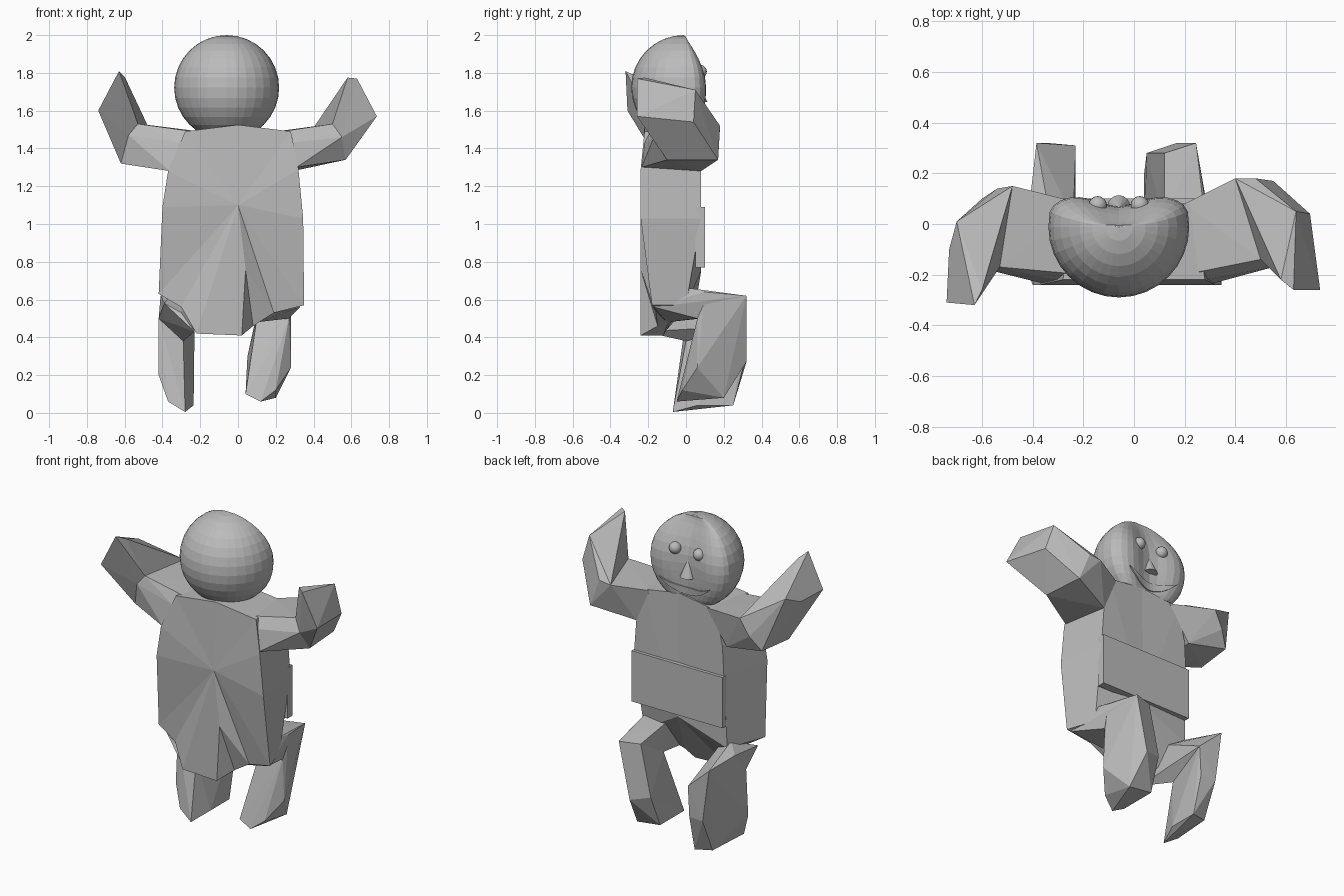
import bpy
import bmesh
import math
from mathutils import Matrix, Vector

cube = bpy.data.objects.get("Cube")
if cube:
    bpy.data.objects.remove(cube, do_unlink=True)

clay = bpy.data.materials.new("clay_grey")
clay.use_nodes = True
clay.diffuse_color = (0.5, 0.5, 0.5, 1)
clay.node_tree.nodes["Principled BSDF"].inputs["Base Color"].default_value = (0.5, 0.5, 0.5, 1)


def finish(name, bm, smooth=False):
    """Turn a bmesh into a clay object."""
    bmesh.ops.recalc_face_normals(bm, faces=bm.faces)
    mesh = bpy.data.meshes.new(name)
    bm.to_mesh(mesh)
    bm.free()
    mesh.materials.append(clay)
    for face in mesh.polygons:
        face.use_smooth = smooth
    obj = bpy.data.objects.new(name, mesh)
    bpy.context.collection.objects.link(obj)
    return obj


def hull(name, points):
    """Faceted limb section wrapped around its corner points."""
    bm = bmesh.new()
    for point in points:
        bm.verts.new(point)
    result = bmesh.ops.convex_hull(bm, input=bm.verts)
    loose = {v for v in result["geom_interior"] + result["geom_unused"]
             if isinstance(v, bmesh.types.BMVert)}
    bmesh.ops.delete(bm, geom=list(loose), context="VERTS")
    return finish(name, bm)


# Torso: outline of back x, front x, z, back y, front y; each side fans round a hub
outline = [
    (-.28, -.26, 1.49, -.22, .08), (-.37, -.31, 1.28, -.24, .08),
    (-.40, -.32, 1.09, -.24, .08), (-.42, -.33, .63, -.19, .06),
    (-.30, -.27, .56, -.20, .0), (-.22, -.20, .42, -.24, -.12),
    (.02, .02, .41, -.24, -.12), (.08, .08, .46, -.15, -.10),
    (.19, .18, .53, -.16, -.04), (.35, .29, .57, -.18, .0),
    (.345, .31, 1.03, -.24, .08), (.32, .29, 1.29, -.24, .08),
    (.28, .24, 1.49, -.22, .08), (0, 0, 1.525, -.22, .07),
]
bm = bmesh.new()
back = [bm.verts.new((xb, yb, z)) for xb, xf, z, yb, yf in outline]
front = [bm.verts.new((xf, yf, z)) for xb, xf, z, yb, yf in outline]
back_hub = bm.verts.new((0, -.24, 1.1))
front_hub = bm.verts.new((0, .08, .75))
cleft = bm.verts.new((.04, -.24, .76))
for i in range(len(outline)):
    j = (i + 1) % len(outline)
    bm.faces.new((back[i], back[j], front[j], front[i]))
    bm.faces.new((front[i], front[j], front_hub))
    hub = cleft if i in (6, 7) else back_hub
    bm.faces.new((back[i], back[j], hub))
bm.faces.new((back[6], cleft, back_hub))
bm.faces.new((back[8], cleft, back_hub))
finish("torso", bm)

# Raised band across the belly
hull("belly_band", [(x, y, z) for y in (.05, .1)
                    for x, z in ((-.325, 1.09), (.31, 1.09), (.31, .77), (-.325, .77))])

# Arms: shoulder, elbow and hand corner rings
arms = {
    "left": (
        [(.31, -.235, 1.3), (.29, .08, 1.28), (.28, -.22, 1.43),
         (.2, -.2, 1.485), (.2, .08, 1.49)],
        [(.50, -.14, 1.53), (.55, -.17, 1.46), (.57, -.10, 1.34),
         (.55, .17, 1.34), (.40, .18, 1.51), (.48, .18, 1.52)],
        [(.735, -.26, 1.57), (.63, -.26, 1.77), (.58, -.22, 1.775),
         (.64, .05, 1.71), (.695, .04, 1.54)]),
    "right": (
        [(-.36, -.235, 1.28), (-.34, .08, 1.28), (-.31, -.22, 1.43),
         (-.2, -.2, 1.485), (-.2, .08, 1.49)],
        [(-.53, -.17, 1.53), (-.58, -.18, 1.47), (-.62, -.14, 1.32),
         (-.60, .10, 1.33), (-.54, .14, 1.42), (-.48, .15, 1.525)],
        [(-.74, -.31, 1.6), (-.63, -.32, 1.81), (-.60, -.26, 1.78),
         (-.70, .01, 1.65), (-.73, -.1, 1.6)]),
}
for side, (shoulder, elbow, hand) in arms.items():
    hull(side + "_upper_arm", shoulder + elbow)
    hull(side + "_forearm", elbow + hand)

# Legs: hip, knee and foot corner rings
legs = {
    "left": (
        [(.33, -.17, .56), (.19, -.15, .53), (.10, -.1, .48), (.28, .02, .66), (.12, .02, .66)],
        [(.245, .32, .62), (.12, .28, .62), (.28, .10, .64), (.10, .08, .5), (.27, .06, .5)],
        [(.28, .06, .24), (.17, .32, .27), (.05, .28, .3), (.20, .20, .08),
         (.04, .20, .1), (.12, -.05, .06), (.04, -.04, .1), (.20, -.02, .12)]),
    "right": (
        [(-.39, -.16, .58), (-.30, -.18, .53), (-.23, -.22, .43), (-.33, .02, .66), (-.24, .02, .6)],
        [(-.385, .32, .6), (-.23, .31, .46), (-.41, .10, .62), (-.42, .0, .5), (-.29, .0, .38)],
        [(-.42, -.02, .2), (-.37, -.05, .06), (-.28, -.07, .005), (-.235, .06, .04),
         (-.34, .22, .05), (-.235, .25, .04), (-.34, .32, .27), (-.24, .31, .27)]),
}
for side, (hip, knee, foot) in legs.items():
    hull(side + "_thigh", hip + knee)
    hull(side + "_shin", knee + foot)

# Head: a ball whose face side is pressed flat, sloped at the brow and dished
RADIUS = 0.278
CENTRE = Vector((-.06, -.012, 1.722))


def face_depth(x, z):
    """Depth of the pressed face at an offset from the head centre."""
    ball = max(0, 1 - (x * x + z * z) / RADIUS ** 2)
    brow = 1 - 0.7 * (max(0, z) / RADIUS) ** 2
    dish = 0.065 * math.exp(-(x / 0.13) ** 2) * ball ** 0.5
    return 0.145 * brow * ball ** 0.27 - dish


bm = bmesh.new()
bmesh.ops.create_uvsphere(bm, u_segments=32, v_segments=16, radius=RADIUS)
for v in bm.verts:
    if v.co.y > 0.001:
        v.co.y = face_depth(v.co.x, v.co.z)
    v.co += CENTRE
finish("head", bm)


def on_face(x, z, lift=0):
    return CENTRE + Vector((x, face_depth(x, z) + lift, z))


# Eyes
for side, sign in (("left", 1), ("right", -1)):
    bm = bmesh.new()
    place = Matrix.Translation(on_face(sign * 0.083, 0.085, -0.003))
    bmesh.ops.create_uvsphere(bm, u_segments=16, v_segments=10, radius=0.036, matrix=place)
    finish(side + "_eye", bm, smooth=True)

# Nose: a cone pointing up the face
bm = bmesh.new()
place = Matrix.Translation(on_face(0, -.02, -0.005)) @ Matrix.Rotation(0.1, 4, "X")
bmesh.ops.create_cone(bm, cap_ends=True, segments=16, radius1=0.045, radius2=0,
                      depth=0.12, matrix=place)
finish("nose", bm)

# Mouth: a thin smiling crescent following the face
bm = bmesh.new()
STEPS = 16
rows = []
for i in range(STEPS + 1):
    t = 2 * i / STEPS - 1
    x = 0.175 * t
    top = -0.145 + 0.04 * t * t
    low = top - 0.045 * (1 - t * t) - 0.002
    rows.append([bm.verts.new(on_face(x, z, lift))
                 for z, lift in ((top, -.002), (top, .007), (low, .007), (low, -.002))])
for a, b in zip(rows, rows[1:]):
    for k in range(4):
        n = (k + 1) % 4
        bm.faces.new((a[k], a[n], b[n], b[k]))
bm.faces.new(rows[0])
bm.faces.new(rows[-1])
finish("mouth", bm)
